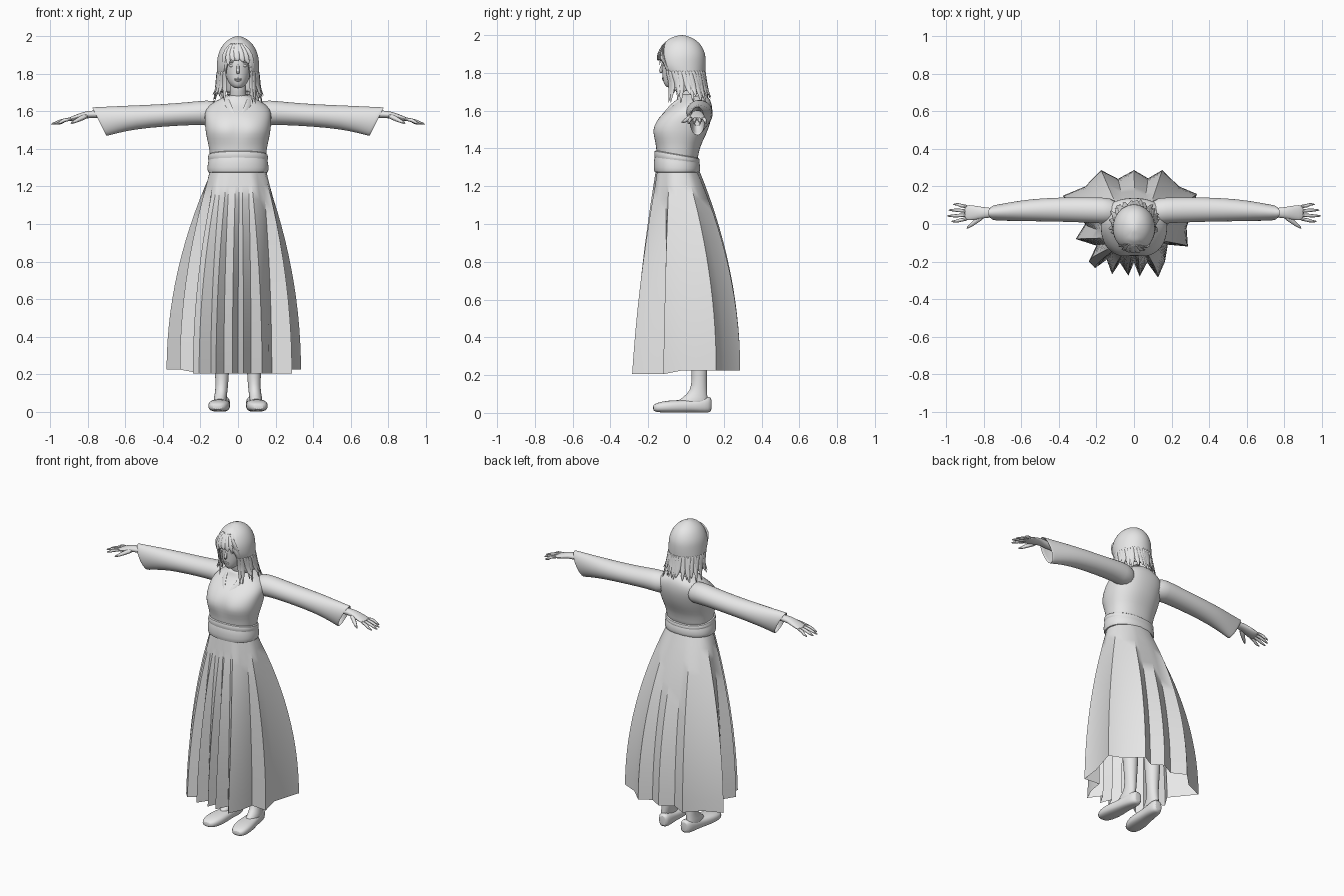
import bpy
import bmesh
import random
from math import sin, cos, pi, tau, atan2, exp, copysign
from mathutils import Vector

random.seed(4)
default_cube = bpy.data.objects.get("Cube")
if default_cube:
    bpy.data.objects.remove(default_cube, do_unlink=True)

# One plain grey for everything
grey = bpy.data.materials.new("plain grey")
grey.use_nodes = True
grey.diffuse_color = (0.8, 0.8, 0.8, 1)
grey.node_tree.nodes["Principled BSDF"].inputs["Base Color"].default_value = (0.8, 0.8, 0.8, 1)
parts = []


def finish(name, bm, subdivide=0, mirror=False, thickness=0):
    bmesh.ops.recalc_face_normals(bm, faces=bm.faces)
    mesh = bpy.data.meshes.new(name)
    bm.to_mesh(mesh)
    bm.free()
    obj = bpy.data.objects.new(name, mesh)
    bpy.context.collection.objects.link(obj)
    mesh.materials.append(grey)
    if mirror:
        obj.modifiers.new("Mirror", "MIRROR").use_mirror_merge = False
    if thickness:
        obj.modifiers.new("Solidify", "SOLIDIFY").thickness = thickness
    if subdivide:
        sub = obj.modifiers.new("Subdivision", "SUBSURF")
        sub.levels = sub.render_levels = subdivide
    parts.append(obj)
    return obj


def add_loft(bm, rings, cap_start=True, cap_end=True):
    """Bridge equal closed rings of points."""
    loops = [[bm.verts.new(p) for p in ring] for ring in rings]
    for a, b in zip(loops, loops[1:]):
        for i in range(len(a)):
            j = (i + 1) % len(a)
            bm.faces.new((a[i], a[j], b[j], b[i]))
    if cap_start:
        bm.faces.new(loops[0])
    if cap_end:
        bm.faces.new(loops[-1])


def loft(name, rings, caps=(True, True), **options):
    bm = bmesh.new()
    add_loft(bm, rings, *caps)
    return finish(name, bm, **options)


def oval(centre, u, v, n=20, power=1.0):
    """Closed ring; power below one squares it off."""
    def soft(t):
        return copysign(abs(t) ** power, t)
    c, u, v = Vector(centre), Vector(u), Vector(v)
    return [c + u * soft(cos(tau * i / n)) + v * soft(sin(tau * i / n)) for i in range(n)]


def level(z, half, front, back, n=28, power=1.0, x=0):
    return oval((x, (front + back) / 2, z), (half, 0, 0), (0, (back - front) / 2, 0), n, power)


def add_tube(bm, path, radii, flat=1.0, up=(0, 0, 1), n=8):
    """Tapered tube through a path."""
    pts = [Vector(p) for p in path]
    rings = []
    for i, p in enumerate(pts):
        along = (pts[min(i + 1, len(pts) - 1)] - pts[max(i - 1, 0)]).normalized()
        side = along.cross(Vector(up)).normalized()
        rings.append(oval(p, side * radii[i], side.cross(along) * radii[i] * flat, n))
    add_loft(bm, rings)


def blob(name, centre, size, mirror=False):
    bm = bmesh.new()
    bmesh.ops.create_uvsphere(bm, u_segments=16, v_segments=10, radius=1)
    for v in bm.verts:
        v.co = Vector(centre) + Vector(a * b for a, b in zip(v.co, size))
    return finish(name, bm, mirror=mirror)


# Bodice, with a dip between the two sides of the bust
torso = [level(*row, power=0.88) for row in (
    (1.28, .148, -.155, .06), (1.38, .15, -.155, .065), (1.43, .16, -.165, .085),
    (1.48, .172, -.184, .11), (1.52, .176, -.18, .125), (1.57, .18, -.145, .138),
    (1.61, .175, -.095, .14), (1.645, .14, -.055, .135), (1.67, .085, -.045, .12),
    (1.69, .055, -.04, .1))]
for ring in torso:
    for p in ring:
        if p.y < 0:
            p.y += .022 * exp(-(p.x / .035) ** 2 - ((p.z - 1.5) / .05) ** 2)
loft("bodice", torso, subdivide=1)

# Wide sash, higher at the front
sash = [level(*row, power=0.9) for row in (
    (1.275, .15, -.155, .06), (1.27, .16, -.168, .072), (1.30, .165, -.173, .077),
    (1.345, .16, -.17, .074), (1.352, .157, -.165, .07), (1.36, .162, -.17, .074),
    (1.39, .16, -.168, .072), (1.39, .148, -.155, .06))]
for ring in sash:
    for p in ring:
        p.z -= (p.y + .16) * .18 * (p.z - 1.27) / .12
loft("sash", sash, caps=(False, False), subdivide=1)

# Pleated skirt: an oval waist spreading to a folded hem
hem = [(.335, .16), (.24, .2), (.15, .287), (.075, .243), (0, .287), (-.085, .24),
       (-.175, .287), (-.26, .2), (-.38, .15), (-.26, .0), (-.31, -.08), (-.2, -.115),
       (-.24, -.2), (-.207, -.235), (-.145, -.19), (-.117, -.268), (-.075, -.205),
       (-.03, -.275), (0, -.205), (.03, -.28), (.07, -.205), (.128, -.285),
       (.165, -.2), (.18, -.11), (.287, -.12), (.28, -.02)]
skirt = []
for step in range(15):
    s = step / 14
    spread = 1 - (1 - s) ** 2
    ring = []
    for hx, hy in hem:
        a = atan2(hy, hx + .01)
        wx, wy = .15 * cos(a), -.045 + .115 * sin(a)
        grow_y = spread if hy > 0 else (s + spread) / 2
        drop = 1.08 if hy < -.1 else 1.06
        ring.append(Vector((wx + (hx - wx) * spread, wy + (hy - wy) * grow_y, 1.285 - drop * s)))
    skirt.append(ring)
loft("skirt", skirt, caps=(False, False))

# Sleeves with slanted open cuffs: x, y, z, depth, height, slant
sleeve = []
for x, y, z, ry, rz, slant in (
        (.08, .065, 1.585, .07, .07, 0), (.17, .072, 1.593, .07, .067, 0),
        (.25, .075, 1.588, .068, .062, 0), (.4, .077, 1.578, .065, .06, 0),
        (.55, .074, 1.568, .06, .064, .1), (.66, .066, 1.555, .05, .071, .3),
        (.735, .06, 1.545, .042, .077, .5), (.74, .06, 1.545, .04, .077, .5),
        (.735, .06, 1.546, .034, .07, .5), (.64, .06, 1.56, .03, .04, .2)):
    sleeve.append(oval((x, y, z), (0, ry, 0), (slant * rz, 0, rz)))
loft("sleeves", sleeve, mirror=True, subdivide=1)

# Hands
palm = [oval((x, .06, z), (0, ry, 0), (0, 0, rz), 16) for x, z, ry, rz in (
    (.66, 1.575, .025, .022), (.78, 1.588, .025, .02), (.83, 1.576, .036, .019),
    (.88, 1.561, .043, .014), (.905, 1.555, .038, .009))]
loft("palms", palm, mirror=True, subdivide=1)
bm = bmesh.new()
for base, tip, reach in ((.092, .105, .965), (.07, .074, .99), (.048, .043, .998), (.028, .014, .975)):
    add_tube(bm, [(.88, base, 1.56), (.93, (base + tip) / 2, 1.553),
                  (.965 * reach, tip, 1.541), (reach, tip, 1.53)], (.011, .0105, .009, .004))
add_tube(bm, [(.8, .045, 1.578), (.835, .02, 1.563), (.865, -.005, 1.547), (.892, -.024, 1.535)],
         (.016, .015, .011, .005))
finish("fingers", bm, mirror=True, subdivide=1)

# Legs and feet
legs = [level(z, rx, cy - ry, cy + ry, 18, x=x) for z, x, cy, rx, ry in (
    (.035, .097, .02, .035, .1), (.07, .095, .04, .035, .075), (.1, .09, .06, .033, .053),
    (.14, .086, .071, .034, .041), (.22, .085, .07, .038, .041), (.4, .087, .07, .052, .055),
    (.62, .088, .045, .055, .058), (.95, .085, .0, .075, .08), (1.2, .075, -.03, .07, .08))]
loft("legs", legs, mirror=True, subdivide=1)

# Low shoes, toes turned a little outward
shoe = [oval((.092 - y * .1, y, (h + low) / 2), (w, 0, 0), (0, 0, (h - low) / 2), 16, .75)
        for y, w, h, low in (
            (-.176, .025, .04, .012), (-.155, .048, .054, .003), (-.1, .06, .066, 0),
            (-.04, .056, .068, 0), (.02, .047, .07, .003), (.08, .044, .08, 0),
            (.12, .037, .088, 0), (.137, .022, .08, .008))]
loft("shoes", shoe, mirror=True, subdivide=1)

# Neck, head and face
loft("neck", [level(z, r, y - r, y + r, 16) for z, r, y in (
    (1.62, .06, .035), (1.66, .047, .02), (1.7, .042, .0), (1.78, .045, -.01))], subdivide=1)
loft("head", [level(*row, n=24) for row in (
    (1.722, .015, -.098, -.06), (1.732, .033, -.112, -.03), (1.755, .053, -.122, .02),
    (1.79, .067, -.126, .05), (1.83, .075, -.128, .07), (1.87, .079, -.132, .08),
    (1.92, .077, -.118, .08), (1.965, .045, -.08, .05))], subdivide=1)
bm = bmesh.new()
add_tube(bm, [(0, -.12, 1.86), (0, -.126, 1.835), (0, -.135, 1.812), (0, -.13, 1.798)],
         (.007, .008, .011, .009), up=(0, 1, 0))
finish("nose", bm, subdivide=1)
blob("eyes", (.032, -.113, 1.842), (.017, .008, .007), mirror=True)
blob("brows", (.034, -.117, 1.861), (.021, .007, .004), mirror=True)
blob("upper_lip", (0, -.122, 1.772), (.02, .006, .004))
blob("lower_lip", (0, -.12, 1.764), (.016, .006, .005))
blob("ears", (.078, -.01, 1.825), (.008, .016, .027), mirror=True)

# Hair shell: cut high over the face, long elsewhere
hair_rows = ((2.0, .012, -.035, -.01), (1.985, .05, -.085, .04), (1.95, .085, -.125, .08),
             (1.9, .108, -.148, .103), (1.84, .114, -.152, .105), (1.78, .112, -.11, .1),
             (1.72, .114, -.1, .11), (1.6, .125, -.105, .125))


def hair_point(angle, z, out=1.0):
    for top, low in zip(hair_rows, hair_rows[1:]):
        if z >= low[0]:
            break
    k = (top[0] - z) / (top[0] - low[0])
    half, front, back = (t + (b - t) * k for t, b in zip(top[1:], low[1:]))
    mid, depth = (front + back) / 2, (back - front) / 2
    return Vector((half * out * sin(angle), mid - depth * out * cos(angle), z))


columns = [pi * (2 * i / 48 - 1) for i in range(48)]
shell = []
for k in range(13):
    ring = []
    for a in columns:
        s = min(1, max(0, (abs(a) - .5) / .28))
        end = 1.872 - .17 * s * s * (3 - 2 * s) + .008 * sin(a * 17)
        ring.append(hair_point(a, 2 - (2 - end) * (k / 12) ** 1.4))
    shell.append(ring)
loft("hair", shell, caps=(True, False), thickness=.01, subdivide=1)

# Loose locks flicking out at the shoulders
bm = bmesh.new()
for i in range(30):
    a = .72 + (tau - 1.44) * i / 29
    lean = random.uniform(-.12, .12)
    low = random.uniform(1.63, 1.69)
    path = [hair_point(a, 1.82, .97), hair_point(a + lean / 3, 1.76, 1.0),
            hair_point(a + lean, 1.715, 1.03), hair_point(a + lean * 1.6, low, random.uniform(1.05, 1.22))]
    add_tube(bm, path, (.012, .019, .017, .002), .4, (sin(a), -cos(a), 0), 6)
finish("hair_locks", bm, subdivide=1)

# Fringe swept sideways from the parting
bm = bmesh.new()
for a, tip in ((-.72, 1.8), (-.5, 1.84), (-.27, 1.865), (-.05, 1.868), (.18, 1.86), (.42, 1.85), (.7, 1.8)):
    path = [hair_point(a * .4 - .1, 1.965), hair_point(a * .8 - .05, 1.92, 1.01),
            hair_point(a, 1.88, 1.02), hair_point(a * 1.1 + .08, tip, 1.01)]
    add_tube(bm, path, (.012, .022, .02, .002), .35, (0, -1, 0), 6)
finish("fringe", bm, subdivide=1)

# Collar lapels meeting in a V
bm = bmesh.new()
add_tube(bm, [(.035, .105, 1.69), (.07, .05, 1.685), (.068, -.035, 1.66),
              (.045, -.09, 1.612), (.008, -.142, 1.55)], (.014, .016, .02, .022, .006), .35, (.5, -.6, .6))
finish("collar", bm, mirror=True, subdivide=1)

# Smooth shading with crisp folds
bpy.ops.object.select_all(action="DESELECT")
for obj in parts:
    obj.select_set(True)
bpy.context.view_layer.objects.active = parts[0]
bpy.ops.object.shade_smooth_by_angle(angle=.7)
